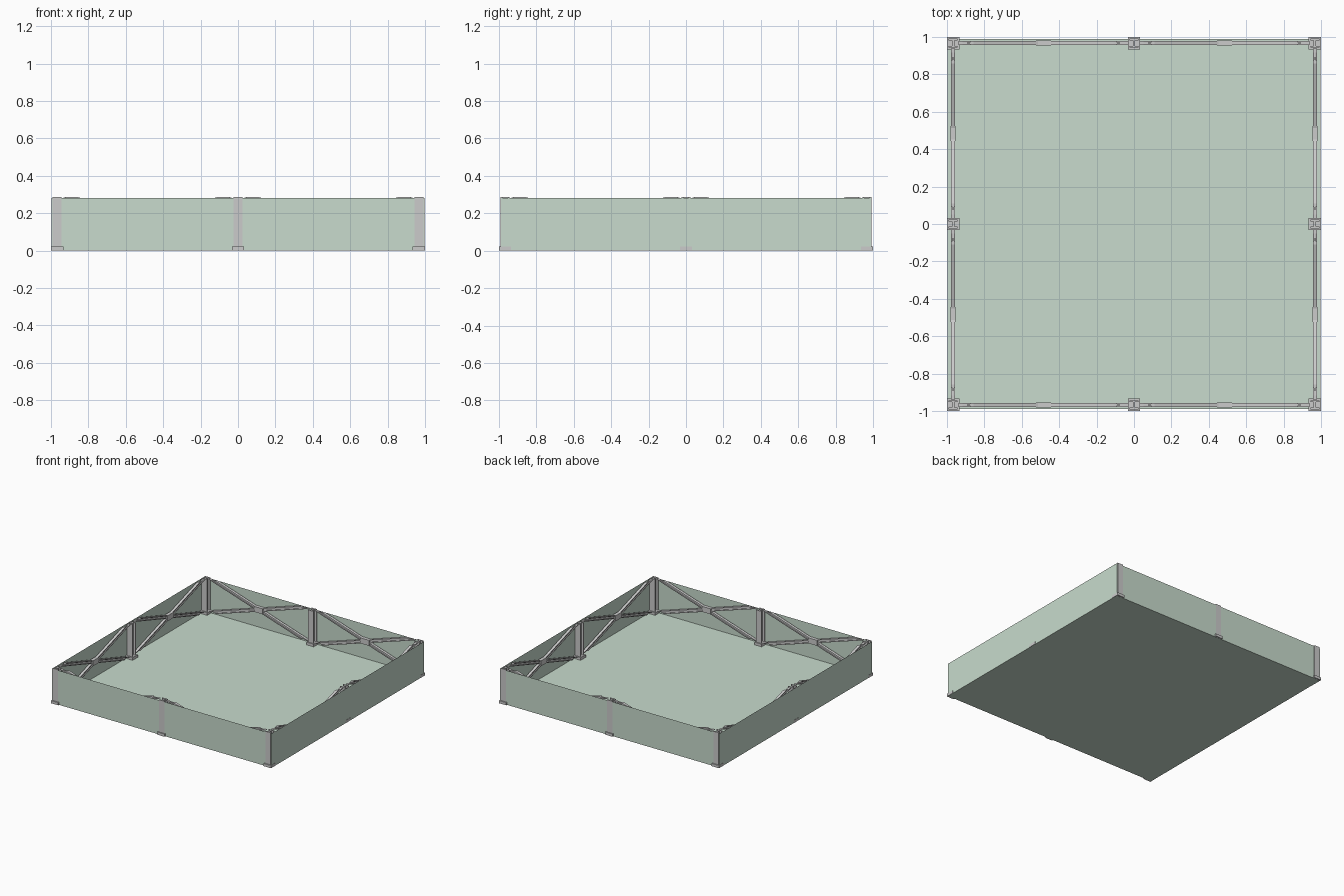
import bpy, bmesh
from mathutils import Vector, Matrix

if "Cube" in bpy.data.objects:
    bpy.data.objects.remove(bpy.data.objects["Cube"])

W = 0.967      # post centre line
TOP = 0.287    # top of posts and braces


def finish(bm, name, mat=None):
    bmesh.ops.recalc_face_normals(bm, faces=bm.faces)
    me = bpy.data.meshes.new(name)
    bm.to_mesh(me)
    bm.free()
    ob = bpy.data.objects.new(name, me)
    bpy.context.collection.objects.link(ob)
    if mat:
        me.materials.append(mat)
    return ob


def prism(bm, pts, vec):
    f = bm.faces.new([bm.verts.new(p) for p in pts])
    ext = bmesh.ops.extrude_face_region(bm, geom=[f], use_keep_orig=True)
    moved = [g for g in ext["geom"] if isinstance(g, bmesh.types.BMVert)]
    bmesh.ops.translate(bm, verts=moved, vec=Vector(vec))


def box(bm, c, s):
    m = Matrix.Translation(c) @ Matrix.Diagonal((*s, 1))
    bmesh.ops.create_cube(bm, size=1, matrix=m)


# Pale green open-topped tray: floor and four thin walls
green = bpy.data.materials.new("pale_green")
green.diffuse_color = (0.58, 0.71, 0.61, 1)
green.use_nodes = True
green.node_tree.nodes["Principled BSDF"].inputs["Base Color"].default_value = green.diffuse_color
bm = bmesh.new()
X, Y, H = 0.998, 0.988, 0.281
box(bm, (0, 0, H / 2), (2 * X, 2 * Y, H))
lid = [f for f in bm.faces if f.calc_center_median().z > H - 0.01]
bmesh.ops.delete(bm, geom=lid, context='FACES_ONLY')
finish(bm, "tray_panels", green)

# H-section posts on square feet
h, fl, wb = 0.0245, 0.010, 0.006
outline = [(-h, -h), (h, -h), (h, -h + fl), (wb, -h + fl), (wb, h - fl),
           (h, h - fl), (h, h), (-h, h), (-h, h - fl), (-wb, h - fl),
           (-wb, -h + fl), (-h, -h + fl)]
for i in (-1, 0, 1):
    for j in (-1, 0, 1):
        if i == 0 and j == 0:
            continue
        cx, cy = i * W, j * W
        bm = bmesh.new()
        prism(bm, [(cx + x, cy + y, 0.02) for x, y in outline], (0, 0, TOP - 0.02))
        finish(bm, "post")
        bm = bmesh.new()
        box(bm, (cx, cy, 0.012), (0.066, 0.066, 0.022))
        finish(bm, "post_foot")


# I-section diagonal, ends cut level; u runs along the wall
def diagonal(bm, u0, u1, z0):
    run = 0.08 if u1 > u0 else -0.08
    for a, b, t in ((0, 0.25, 0.022), (0.25, 0.75, 0.008), (0.75, 1, 0.022)):
        pts = [(u0 + a * run, TOP), (u0 + b * run, TOP),
               (u1 - (1 - b) * run, z0), (u1 - (1 - a) * run, z0)]
        prism(bm, [(u, -t / 2, z) for u, z in pts], (0, t, 0))


# Crossed braces with a centre plate in every bay
for name, turn in (("front", 0), ("right", 90), ("back", 180), ("left", 270)):
    place = Matrix.Rotation(turn * 3.14159265 / 180, 4, 'Z') @ Matrix.Translation((0, -W, 0))
    for s in (-1, 1):
        bm = bmesh.new()
        diagonal(bm, s * 0.03, s * 0.937, 0.024)
        diagonal(bm, s * 0.937, s * 0.03, 0.024)
        bm.transform(place)
        finish(bm, name + "_cross_brace")
        bm = bmesh.new()
        box(bm, (s * 0.4835, 0, (TOP + 0.024) / 2), (0.08, 0.027, 0.045))
        bm.transform(place)
        finish(bm, name + "_brace_plate")
